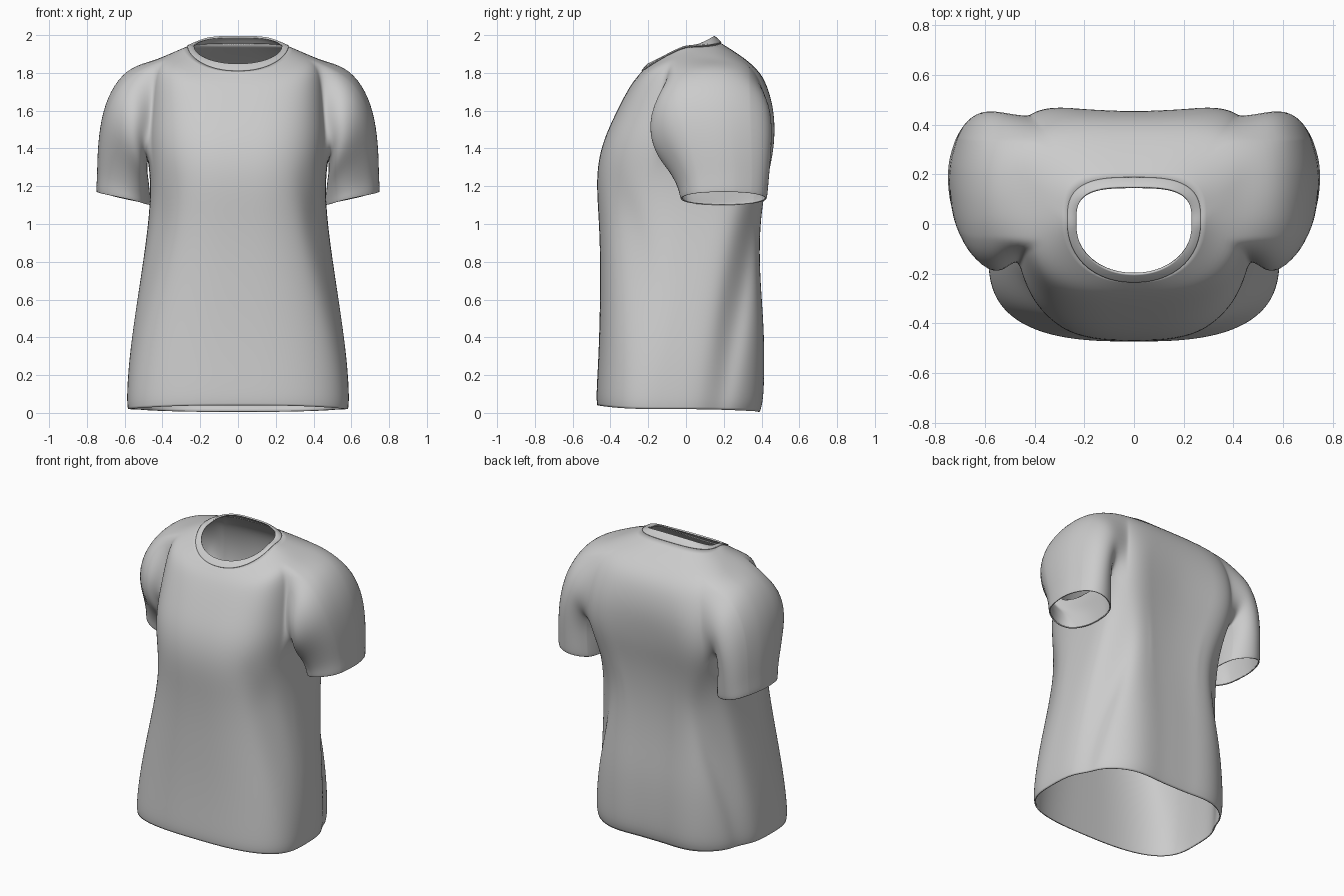
import bpy, bmesh, math

cube = bpy.data.objects.get("Cube")
if cube:
    bpy.data.objects.remove(cube)

cloth = bpy.data.materials.new("grey_cloth")
cloth.use_nodes = True
GREY = (0.6, 0.6, 0.6, 1)
cloth.diffuse_color = GREY
cloth.node_tree.nodes["Principled BSDF"].inputs["Base Color"].default_value = GREY

COLS = 36                       # columns around one half, front to back
ARM_ROWS, ARM_COLS = (8, 12), (14, 27)   # armhole block in the torso grid

# Torso rings: half width, mid y, front y, back y, side z, front z, back z,
# front squareness, back squareness, z curve
RINGS = [
    (.583, -.12, -.470, .41, .02, .04, .005, .72, .72, 2),
    (.590, -.12, -.476, .43, .07, .08, .06, .72, .72, 2),
    (.580, -.10, -.466, .435, .25, .25, .25, .72, .72, 2),
    (.555, -.08, -.458, .432, .45, .45, .45, .72, .70, 2),
    (.525, -.04, -.455, .415, .65, .65, .65, .72, .66, 2),
    (.495, .00, -.455, .405, .85, .85, .85, .72, .60, 2),
    (.472, .03, -.462, .410, 1.03, 1.03, 1.03, .72, .52, 2),
    (.462, .06, -.474, .43, 1.20, 1.20, 1.20, .70, .44, 2),
    (.475, .10, -.466, .455, 1.33, 1.33, 1.33, .68, .38, 2),
    (.485, .12, -.435, .47, 1.45, 1.45, 1.45, .66, .34, 2),
    (.475, .13, -.380, .47, 1.60, 1.57, 1.58, .64, .34, 2),
    (.465, .13, -.330, .445, 1.75, 1.67, 1.70, .64, .42, 2),
    (.445, .12, -.290, .40, 1.865, 1.74, 1.80, .66, .56, 2),
    (.365, .08, -.258, .31, 1.90, 1.78, 1.88, .76, .66, 1.7),
    (.268, .01, -.232, .185, 1.94, 1.81, 1.958, .92, .66, 1.2),
]
# Collar rings, from the seam to the neck opening
COLLAR = [RINGS[-1],
          (.250, .00, -.215, .165, 1.942, 1.83, 1.98, .94, .64, 1.1),
          (.234, .00, -.200, .147, 1.935, 1.845, 1.992, .96, .62, 1.1)]

# Sleeve rings: top x, top z, underarm x, underarm z, front y, back y
SLEEVE = [
    (.57, 1.835, .478, 1.325, -.20, .462),
    (.66, 1.74, .478, 1.28, -.212, .468),
    (.72, 1.60, .472, 1.24, -.185, .466),
    (.745, 1.42, .465, 1.19, -.105, .455),
    (.747, 1.27, .460, 1.13, -.055, .445),
    (.752, 1.19, .458, 1.105, -.045, .44),
    (.750, 1.17, .460, 1.10, -.040, .435),
]


def bump(value, centre, width):
    return math.exp(-((value - centre) / width) ** 2)


def drape(x, y, z):
    """Pull the cloth into folds below the chest."""
    fade = max(0, min(1, (1.25 - z) / .25)) * min(1, .35 + z)
    if y < -.1:                 # diagonal fold from chest to side seam
        y += .045 * fade * bump(x, .43 + (.94 - z) * .27, .05)
    elif y > 0 and x > .2:      # fold falling from the underarm
        x -= .06 * fade * bump(y, .17 + z * .18, .07)
    if y > .2 and z < 1.75:     # soft vertical waves and a hollow spine
        soft = min(1, (1.75 - z) / .3)
        y += soft * (.007 * math.cos((x - .36) * 14) - .028 * bump(x, 0, .15))
    return x, y, z


def ring_points(ring):
    w, ym, yf, yb, zs, zf, zb, front, back, curve = ring
    points = []
    for i in range(COLS + 1):
        a = math.pi * (i / COLS - .5)
        s, c = math.sin(a), max(0, math.cos(a))
        p, ye, ze = (front, yf, zf) if s < 0 else (back, yb, zb)
        rise = abs(s) ** curve
        x, y, z = drape(w * c ** p, ym + (ye - ym) * abs(s) ** p, zs + (ze - zs) * rise)
        points.append((x if 0 < i < COLS else 0, y, z))
    return points


def loft(bm, rings, hole=False):
    grid = [[bm.verts.new(p) for p in ring_points(r)] for r in rings]
    for r in range(len(grid) - 1):
        for c in range(COLS):
            if hole and ARM_ROWS[0] <= r < ARM_ROWS[1] and ARM_COLS[0] <= c < ARM_COLS[1]:
                continue
            bm.faces.new((grid[r][c], grid[r][c + 1], grid[r + 1][c + 1], grid[r + 1][c]))
    return grid


def add_sleeve(bm, grid):
    # Walk round the armhole edge
    (r0, r1), (c0, c1) = ARM_ROWS, ARM_COLS
    loop = [grid[r0][c] for c in range(c0, c1)] + [grid[r][c1] for r in range(r0, r1)]
    loop += [grid[r1][c] for c in range(c1, c0, -1)] + [grid[r][c0] for r in range(r1, r0, -1)]
    ys, zs = [v.co.y for v in loop], [v.co.z for v in loop]
    ym, hy = (max(ys) + min(ys)) / 2, (max(ys) - min(ys)) / 2
    zm, hz = (max(zs) + min(zs)) / 2, (max(zs) - min(zs)) / 2
    angles = [math.atan2((v.co.z - zm) / hz, (v.co.y - ym) / hy) for v in loop]
    # Carry that edge out and down through the sleeve rings
    for n, (tx, tz, ux, uz, yf, yb) in enumerate(SLEEVE):
        new = []
        for a in angles:
            s, c = math.sin(a), math.cos(a)
            crease = .012 * math.sin(3 * a + 1) * min(1, n / 3)
            new.append(bm.verts.new(((tx + ux) / 2 + s * (tx - ux) / 2 + crease * abs(c),
                                     (yf + yb) / 2 + c * (yb - yf) / 2,
                                     (tz + uz) / 2 + s * (tz - uz) / 2)))
        for k in range(len(loop)):
            j = (k + 1) % len(loop)
            bm.faces.new((loop[k], loop[j], new[j], new[k]))
        loop = new


def finish(bm, name, thickness, offset):
    mesh = bpy.data.meshes.new(name)
    bm.to_mesh(mesh)
    bm.free()
    mesh.materials.append(cloth)
    mesh.polygons.foreach_set("use_smooth", [True] * len(mesh.polygons))
    obj = bpy.data.objects.new(name, mesh)
    bpy.context.collection.objects.link(obj)
    mirror = obj.modifiers.new("mirror", 'MIRROR')
    mirror.use_clip = True
    subdivide = obj.modifiers.new("smooth", 'SUBSURF')
    subdivide.levels = subdivide.render_levels = 2
    shell = obj.modifiers.new("thickness", 'SOLIDIFY')
    shell.thickness, shell.offset = thickness, offset


# Torso with both sleeves
bm = bmesh.new()
add_sleeve(bm, loft(bm, RINGS, hole=True))
finish(bm, "shirt_body", .008, -1)

# Ribbed neckband
bm = bmesh.new()
loft(bm, COLLAR)
finish(bm, "collar", .01, 0)
